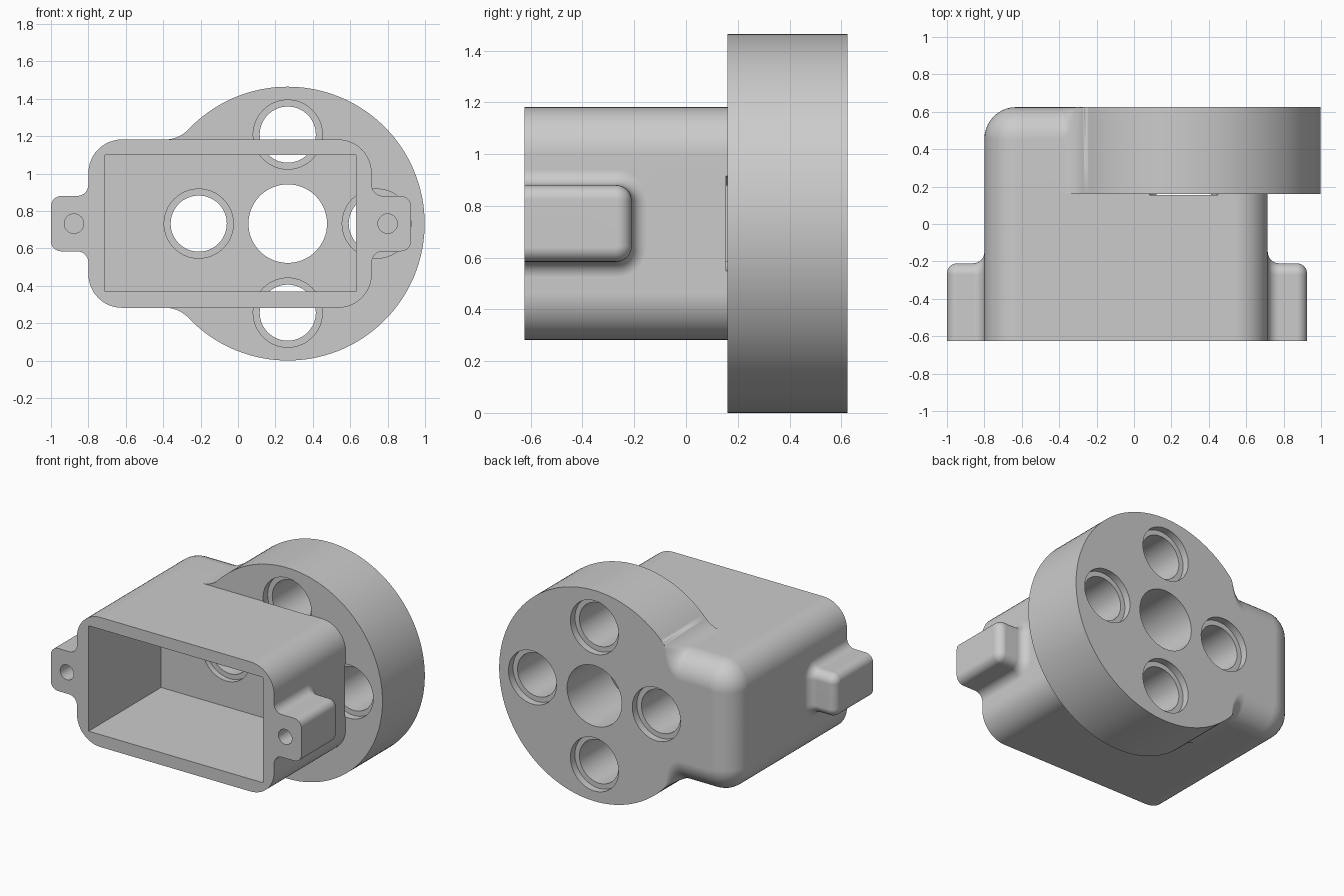
import bpy, bmesh
from math import sin, cos, pi, sqrt, atan2

if "Cube" in bpy.data.objects:
    bpy.data.objects.remove(bpy.data.objects["Cube"], do_unlink=True)

grey = bpy.data.materials.new("plain grey")
grey.use_nodes = True
colour = (0.6, 0.6, 0.6, 1)
grey.diffuse_color = colour
grey.node_tree.nodes["Principled BSDF"].inputs["Base Color"].default_value = colour

# Main dimensions
FRONT, STEP, BACK = -0.625, 0.16, 0.625
LEFT, RIGHT, MID, HALF = -0.8, 0.715, 0.732, 0.45
CORNER, ROUND = 0.18, 0.17
DISC_X, DISC_R, BLEND = 0.266, 0.732, 0.17


def loft(name, rings):
    """Closed solid skinned through rings of equal point count."""
    bm = bmesh.new()
    loops = [[bm.verts.new(p) for p in ring] for ring in rings]
    n = len(loops[0])
    for a, b in zip(loops, loops[1:]):
        for i in range(n):
            j = (i + 1) % n
            bm.faces.new((a[i], a[j], b[j], b[i]))
    bm.faces.new(loops[0])
    bm.faces.new(loops[-1])
    bmesh.ops.remove_doubles(bm, verts=bm.verts[:], dist=1e-5)
    bmesh.ops.recalc_face_normals(bm, faces=bm.faces[:])
    mesh = bpy.data.meshes.new(name)
    bm.to_mesh(mesh)
    bm.free()
    mesh.materials.append(grey)
    obj = bpy.data.objects.new(name, mesh)
    bpy.context.collection.objects.link(obj)
    return obj


def combine(target, tool, operation):
    """Apply a boolean and discard the tool."""
    mod = target.modifiers.new("combine", 'BOOLEAN')
    mod.operation, mod.object, mod.solver = operation, tool, 'EXACT'
    graph = bpy.context.evaluated_depsgraph_get()
    mesh = bpy.data.meshes.new_from_object(target.evaluated_get(graph))
    target.modifiers.clear()
    target.data = mesh
    bpy.data.objects.remove(tool, do_unlink=True)


def arc(cx, cz, r, a0, a1, n):
    angles = [a0 + (a1 - a0) * i / n for i in range(n + 1)]
    return [(cx + r * cos(a), cz + r * sin(a), cos(a), sin(a)) for a in angles]


def prism(name, outline, y0, y1):
    return loft(name, [[(p[0], y, p[1]) for p in outline] for y in (y0, y1)])


def cylinder(name, x, z, r, y0, y1, n=64):
    return prism(name, arc(x, z, r, 0, 2 * pi, n)[:-1], y0, y1)


# Box housing with rounded long edges
corners = [(RIGHT - CORNER, 1, 0), (LEFT + CORNER, 1, 1),
           (LEFT + CORNER, -1, 2), (RIGHT - CORNER, -1, 3)]
outline = []
for x, s, k in corners:
    outline += arc(x, MID + s * (HALF - CORNER), CORNER, k * pi / 2, (k + 1) * pi / 2, 12)
housing = prism("housing", outline, FRONT, STEP)

# Back plate: disc blended into the box end, its rounded edge fading to sharp
reach = sqrt((DISC_R + BLEND) ** 2 - (HALF + BLEND) ** 2)
turn = pi - atan2(HALF + BLEND, reach)
N = 14
plate = [(*p, 0) for p in arc(DISC_X, MID, DISC_R, -turn, turn, 112)]
for s in (1, -1):
    centre = MID + s * (HALF + BLEND)
    fillet = arc(DISC_X - reach, centre, BLEND, s * (turn - pi), -s * pi / 2, N)
    fade = [(x, z, -nx, -nz, (i / N) ** 2 * (3 - 2 * i / N))
            for i, (x, z, nx, nz) in enumerate(fillet)]
    x, _, k = corners[1 if s > 0 else 2]
    bend = [(*p, 1) for p in arc(x, MID + s * (HALF - CORNER), CORNER,
                                 k * pi / 2, (k + 1) * pi / 2, 12)]
    plate += fade + bend if s > 0 else bend + fade[::-1]
rings = [[(x, STEP, z) for x, z, *_ in plate]]
for i in range(11):
    t = i / 10 * pi / 2
    rings.append([(x - nx * ROUND * w * (1 - cos(t)),
                   BACK - ROUND * w * (1 - sin(t)),
                   z - nz * ROUND * w * (1 - cos(t))) for x, z, nx, nz, w in plate])
combine(housing, loft("back_plate", rings), 'UNION')

# Side tabs with flared roots and softened ends
TAB_BACK, TAB_HALF, SOFT = -0.21, 0.148, 0.06


def tab_ring(x, grow):
    side = TAB_HALF + grow
    path = [(FRONT, -side)]
    for s in (-1, 1):
        a = -pi / 2 if s < 0 else 0
        path += [p[:2] for p in arc(TAB_BACK - SOFT, s * (TAB_HALF - SOFT),
                                    SOFT + grow, a, a + pi / 2, 8)]
    path.append((FRONT, side))
    return [(x, y, MID + z) for y, z in path]


for name, wall, way, length in (("right_tab", LEFT, -1, 0.2), ("left_tab", RIGHT, 1, 0.21)):
    steps = [i / 8 * pi / 2 for i in range(9)]
    nose = SOFT - 0.005
    stations = [(-0.03, SOFT)]
    stations += [(SOFT * (1 - cos(t)), SOFT * (1 - sin(t))) for t in steps]
    stations += [(length - nose * (1 - sin(t)), -nose * (1 - cos(t))) for t in steps]
    tab = loft(name, [tab_ring(wall + way * d, g) for d, g in stations])
    combine(housing, tab, 'UNION')

# Open cavity
cavity = [(-0.71, 0.368), (0.63, 0.368), (0.63, 1.1), (-0.71, 1.1)]
combine(housing, prism("cavity", cavity, FRONT - 0.1, 0.17), 'DIFFERENCE')

# Centre bore, four holes recessed on both sides, blind screw holes
combine(housing, cylinder("bore", DISC_X, MID, 0.21, 0.1, 0.7), 'DIFFERENCE')
SPREAD, SINK = 0.476, 0.05
for dx, dz in ((1, 0), (0, 1), (-1, 0), (0, -1)):
    x, z = DISC_X + dx * SPREAD, MID + dz * SPREAD
    for r, y0, y1 in ((0.15, STEP + 0.02, 0.7), (0.185, STEP - 0.005, STEP + SINK),
                      (0.185, BACK - SINK, 0.7)):
        combine(housing, cylinder("hole", x, z, r, y0, y1), 'DIFFERENCE')
for x in (-0.877, 0.8):
    combine(housing, cylinder("screw_hole", x, MID, 0.052, -0.7, -0.3, 32), 'DIFFERENCE')

# Smooth curved faces, keep edges crisp
bpy.ops.object.select_all(action='DESELECT')
housing.select_set(True)
bpy.context.view_layer.objects.active = housing
bpy.ops.object.shade_smooth_by_angle(angle=0.5)
even = housing.modifiers.new("even_normals", 'WEIGHTED_NORMAL')
even.keep_sharp = True
